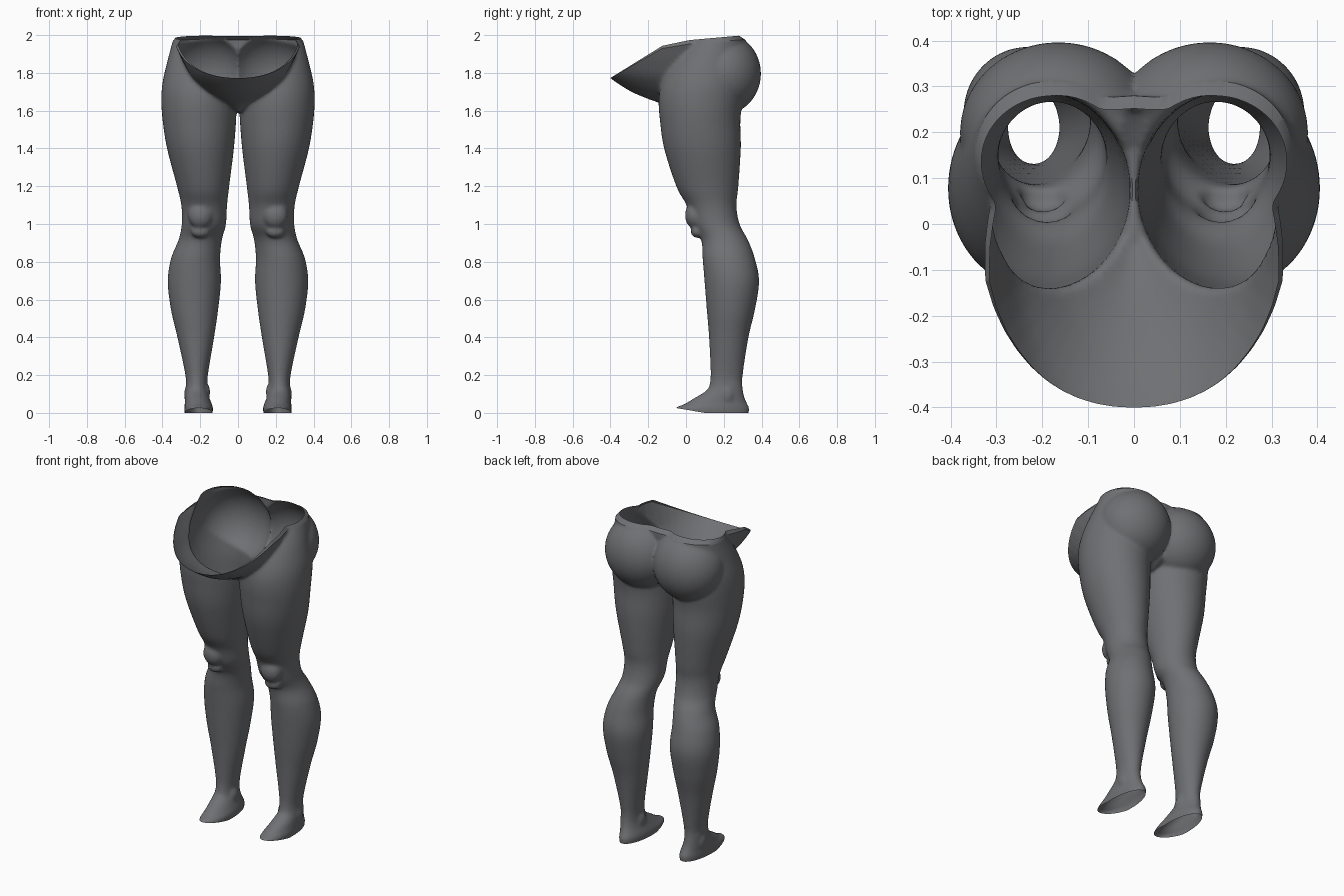
import bpy, bmesh, math
from mathutils import Vector, Matrix

cube = bpy.data.objects.get("Cube")
if cube:
    bpy.data.objects.remove(cube)

grey = bpy.data.materials.new("slate_grey")
grey.use_nodes = True
colour = (0.16, 0.163, 0.172, 1)
grey.diffuse_color = colour
grey.node_tree.nodes["Principled BSDF"].inputs["Base Color"].default_value = colour


def smooth_rows(rows, steps=6):
    """Refine a list of section rows with a Catmull-Rom spline."""
    out = []
    for i in range(len(rows) - 1):
        a, b, c, d = (rows[max(0, min(len(rows) - 1, i + k))] for k in (-1, 0, 1, 2))
        for s in range(steps):
            t = s / steps
            out.append([q + 0.5 * t * (r - p + t * (2 * p - 5 * q + 4 * r - w + t * (3 * (q - r) + w - p)))
                        for p, q, r, w in zip(a, b, c, d)])
    return out + [list(rows[-1])]


def loft(bm, rows, side=1, power=1.0, n=40):
    """Closed tube through sections given as (z, x min, x max, y min, y max)."""
    rings = []
    for z, x0, x1, y0, y1 in smooth_rows(rows):
        ring = []
        for k in range(n):
            c, s = math.cos(math.tau * k / n), math.sin(math.tau * k / n)
            x = (x0 + x1) / 2 + (x1 - x0) / 2 * math.copysign(abs(c) ** power, c)
            y = (y0 + y1) / 2 + (y1 - y0) / 2 * math.copysign(abs(s) ** power, s)
            ring.append(bm.verts.new((side * x, y, z)))
        rings.append(ring)
    for low, high in zip(rings, rings[1:]):
        for k in range(n):
            j = (k + 1) % n
            bm.faces.new((low[k], low[j], high[j], high[k]))
    bm.faces.new(rings[0][::-1])
    bm.faces.new(rings[-1])


def ellipsoid(bm, centre, radii):
    m = Matrix.Translation(centre) @ Matrix.Diagonal((*radii, 1))
    bmesh.ops.create_uvsphere(bm, u_segments=40, v_segments=24, radius=1, matrix=m)


# Sections: z, x inner, x outer, y front, y back
LEG = [
    (0.07, .165, .275, .10, .31), (0.12, .162, .278, .115, .30), (0.2, .16, .278, .13, .30),
    (0.4, .127, .32, .122, .33), (0.55, .105, .355, .11, .365), (0.7, .09, .372, .098, .387),
    (0.82, .095, .355, .088, .365), (0.92, .085, .315, .08, .328), (1.0, .064, .298, .035, .285),
    (1.1, .058, .30, .005, .267), (1.2, .047, .322, -.05, .277), (1.4, .022, .375, -.115, .29),
    (1.55, .01, .399, -.138, .288), (1.66, .005, .406, -.145, .30), (1.75, .005, .40, -.13, .31),
    (1.85, .01, .378, -.085, .31), (1.97, .03, .347, .0, .31), (2.08, .05, .32, .06, .30),
]
FOOT = [
    (-.04, .14, .278, -.045, .325), (0.0, .135, .282, -.055, .332), (0.03, .132, .285, -.056, .335),
    (0.05, .138, .282, -.01, .325), (0.08, .15, .28, .04, .312), (0.12, .162, .278, .105, .302),
    (0.16, .165, .275, .135, .298),
]
PELVIS = [
    (1.6, -.03, .03, -.05, .17), (1.64, -.08, .08, -.13, .24), (1.67, -.125, .125, -.21, .25),
    (1.71, -.18, .18, -.30, .26), (1.78, -.245, .245, -.405, .27), (1.85, -.285, .285, -.47, .28),
    (1.92, -.318, .318, -.51, .28), (1.98, -.34, .34, -.53, .28), (2.08, -.35, .35, -.55, .27),
]

# Overlapping solids for both sides of the body
bm = bmesh.new()
loft(bm, PELVIS, power=0.92)
for side in (1, -1):
    loft(bm, LEG, side)
    loft(bm, FOOT, side)
    ellipsoid(bm, (side * .165, .2, 1.8), (.215, .197, .215))    # buttock
    ellipsoid(bm, (side * .198, .045, 1.05), (.065, .05, .07))   # kneecap
    ellipsoid(bm, (side * .198, .06, .965), (.05, .035, .035))   # pad below knee
    ellipsoid(bm, (side * .268, .215, .1), (.018, .035, .045))   # outer ankle
    ellipsoid(bm, (side * .166, .2, .115), (.018, .035, .045))   # inner ankle
bmesh.ops.recalc_face_normals(bm, faces=bm.faces)
mesh = bpy.data.meshes.new("legs")
bm.to_mesh(mesh)
bm.free()
legs = bpy.data.objects.new("legs_and_hips", mesh)
bpy.context.scene.collection.objects.link(legs)

# Fuse into one soft skin
fuse = legs.modifiers.new("fuse", 'REMESH')
fuse.mode = 'VOXEL'
fuse.voxel_size = 0.01
soften = legs.modifiers.new("soften", 'SMOOTH')
soften.factor = 0.5
soften.iterations = 5
skin = bpy.data.meshes.new_from_object(legs.evaluated_get(bpy.context.evaluated_depsgraph_get()))
legs.modifiers.clear()
legs.data = skin

# Open the waist and the soles: (y, z, slope, direction kept away from)
bm = bmesh.new()
bm.from_mesh(skin)
CUTS = [(-.4, 1.777, .57, 1), (.02, 1.957, .16, 1), (.3, 1.98, .08, 1),
        (.1, .004, 0, -1), (.1, .004, -.17, -1)]
for y, z, slope, up in CUTS:
    bmesh.ops.bisect_plane(bm, geom=bm.verts[:] + bm.edges[:] + bm.faces[:], dist=1e-5,
                           plane_co=(0, y, z), plane_no=Vector((0, -slope, 1)) * up, clear_outer=True)

# Waist hem turned inward
rim = [e for e in bm.edges if e.is_boundary and e.verts[0].co.z > 1.5]
new = bmesh.ops.extrude_edge_only(bm, edges=rim)["geom"]
for v in (g for g in new if isinstance(g, bmesh.types.BMVert)):
    t = max(0, min(1, (v.co.y + .4) / .4))
    v.co.x *= 1 - .04 * t
    v.co.y -= .03 * t * max(0, v.co.y) / .3
    v.co.z += .02 * t
bmesh.ops.recalc_face_normals(bm, faces=bm.faces)
if sum(f.normal.y * (f.calc_center_median().y - .15) * f.calc_area() for f in bm.faces) < 0:
    bmesh.ops.reverse_faces(bm, faces=bm.faces)

# Rest on the ground
low = min(v.co.z for v in bm.verts)
bmesh.ops.translate(bm, verts=bm.verts, vec=(0, 0, -low))
bm.to_mesh(skin)
bm.free()
skin.materials.clear()
skin.materials.append(grey)

bpy.ops.object.select_all(action='DESELECT')
legs.select_set(True)
bpy.context.view_layer.objects.active = legs
bpy.ops.object.shade_smooth_by_angle(angle=math.radians(40))
